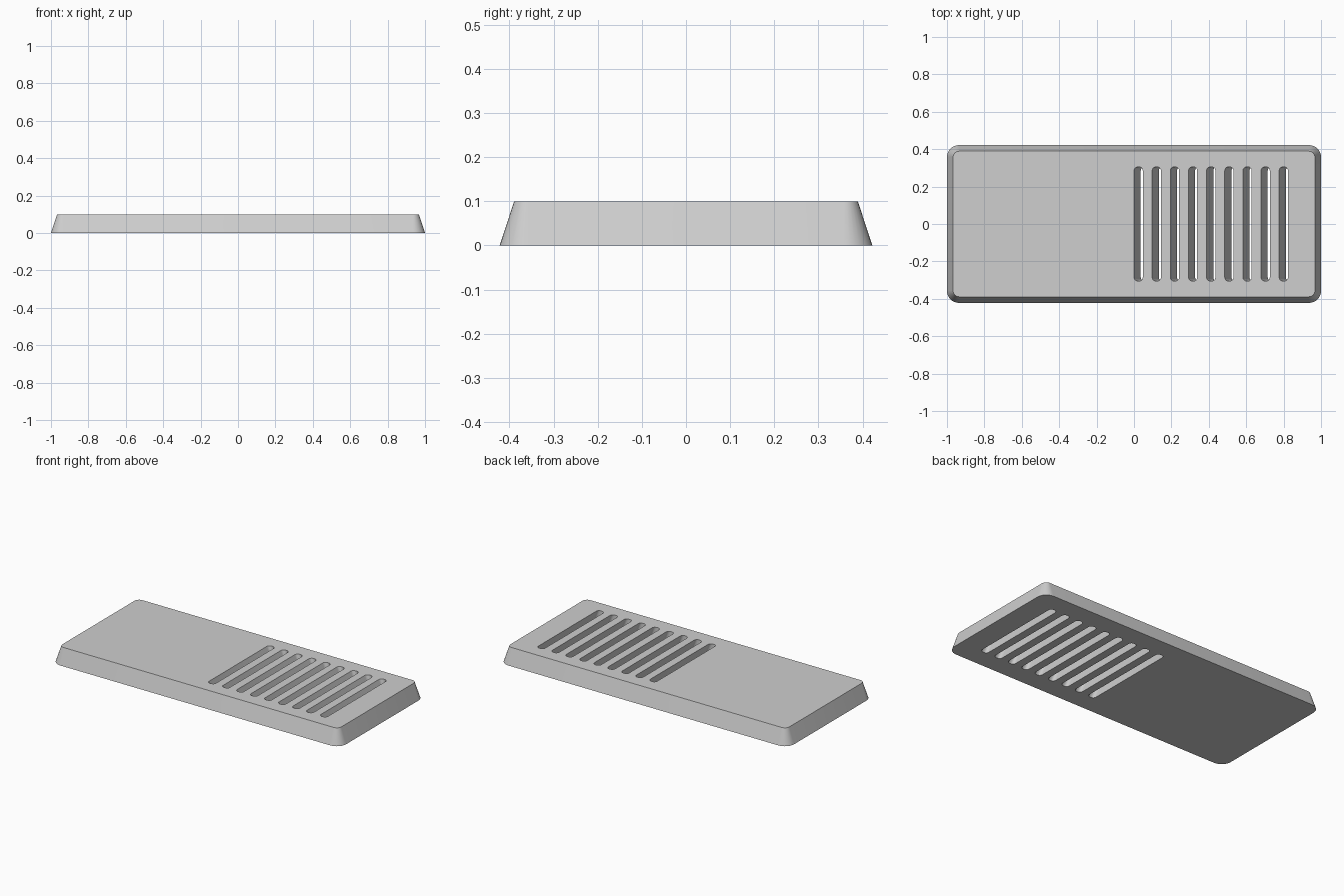
import bpy
import bmesh
from math import cos, sin, pi, radians

HEIGHT = 0.1
SLOT_COUNT = 9
SLOT_PITCH = 0.097
SLOT_WIDTH = 0.047
SLOT_LEAN = 0.036  # sideways drift from top to bottom

cube = bpy.data.objects.get("Cube")
if cube:
    bpy.data.objects.remove(cube, do_unlink=True)


def rounded_rect(half_x, half_y, radius, steps=8):
    """Outline of a rounded rectangle, counter-clockwise."""
    points = []
    for corner, (sx, sy) in enumerate([(1, 1), (-1, 1), (-1, -1), (1, -1)]):
        for i in range(steps + 1):
            a = (corner + i / steps) * pi / 2
            points.append((sx * (half_x - radius) + radius * cos(a),
                           sy * (half_y - radius) + radius * sin(a)))
    return points


def add_loft(bm, lower, upper, z0, z1):
    """Closed solid between two outlines with equal point counts."""
    a = [bm.verts.new((x, y, z0)) for x, y in lower]
    b = [bm.verts.new((x, y, z1)) for x, y in upper]
    n = len(a)
    bm.faces.new(a[::-1])
    bm.faces.new(b)
    for i in range(n):
        j = (i + 1) % n
        bm.faces.new((a[i], a[j], b[j], b[i]))


def make_object(name, bm):
    mesh = bpy.data.meshes.new(name)
    bm.to_mesh(mesh)
    bm.free()
    obj = bpy.data.objects.new(name, mesh)
    bpy.context.collection.objects.link(obj)
    return obj


# Tapered plate with rounded corners
bm = bmesh.new()
add_loft(bm, rounded_rect(1.0, 0.422, 0.065),
         rounded_rect(0.967, 0.389, 0.032), 0, HEIGHT)
plate = make_object("vent_plate", bm)

# Leaning slot cutters, extended past both faces
bm = bmesh.new()
outline = rounded_rect(SLOT_WIDTH / 2, 0.305, 0.02, 6)
over = 0.5
for k in range(SLOT_COUNT):
    top_x = SLOT_WIDTH / 2 + k * SLOT_PITCH
    low_x = top_x + SLOT_LEAN * (1 + over)
    high_x = top_x - SLOT_LEAN * over
    add_loft(bm, [(x + low_x, y) for x, y in outline],
             [(x + high_x, y) for x, y in outline],
             -HEIGHT * over, HEIGHT * (1 + over))
cutter = make_object("slot_cutter", bm)
cutter.hide_render = True

# Cut the slots, then discard the cutter
bpy.context.view_layer.objects.active = plate
cut = plate.modifiers.new("slots", 'BOOLEAN')
cut.operation = 'DIFFERENCE'
cut.solver = 'EXACT'
cut.object = cutter
bpy.ops.object.select_all(action='DESELECT')
plate.select_set(True)
bpy.ops.object.modifier_apply(modifier=cut.name)
bpy.data.objects.remove(cutter, do_unlink=True)

# Single grey finish
grey = bpy.data.materials.new("light_grey")
grey.use_nodes = True
colour = (0.62, 0.62, 0.62, 1)
grey.diffuse_color = colour
grey.node_tree.nodes["Principled BSDF"].inputs["Base Color"].default_value = colour
plate.data.materials.clear()
plate.data.materials.append(grey)

bpy.ops.object.shade_smooth_by_angle(angle=radians(30))
